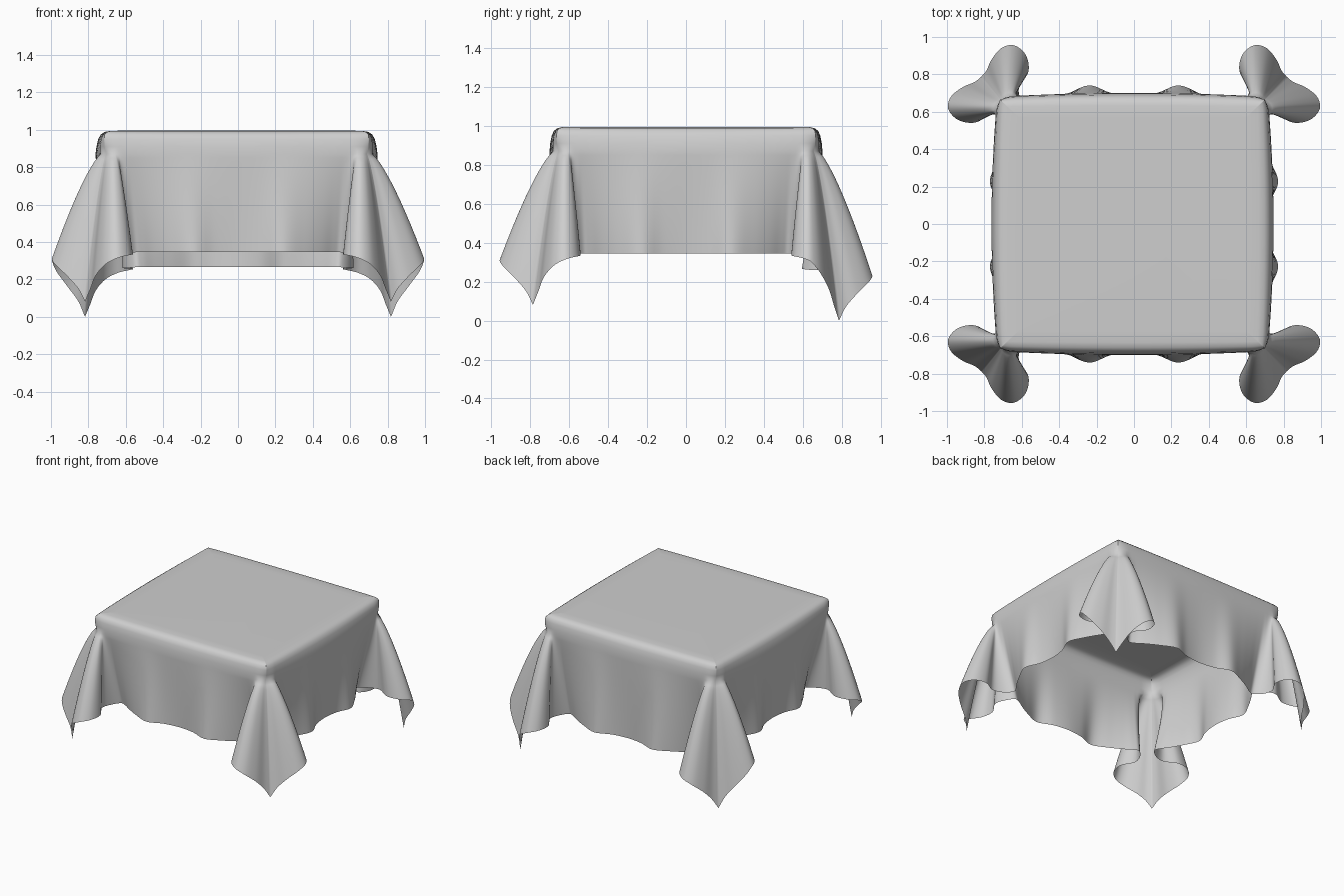
import bpy
from mathutils import Vector

cube = bpy.data.objects.get("Cube")
if cube:
    bpy.data.objects.remove(cube, do_unlink=True)

HALF = 0.69                  # half width of the covered table
TABLE_SCALE = (1.03, 0.968)  # the table is wider than deep
TABLE_SHIFT = -0.008         # the table sits slightly off centre
HEM_SCALE = (1.035, 0.995)
ROWS = 26                    # rows of hanging cloth
STEPS = 5                    # columns between hem points

# Hem from mid side to corner tip: along, outward, height, along at the table edge
HEM = [Vector(p) for p in (
    (0.00, 0.69, 0.345, 0.00), (0.12, 0.705, 0.345, 0.12),
    (0.23, 0.745, 0.345, 0.24), (0.34, 0.70, 0.345, 0.36),
    (0.43, 0.65, 0.345, 0.45), (0.49, 0.61, 0.345, 0.515),
    (0.53, 0.60, 0.345, 0.55), (0.575, 0.65, 0.34, 0.575),
    (0.595, 0.73, 0.34, 0.593), (0.545, 0.82, 0.335, 0.61),
    (0.56, 0.91, 0.33, 0.625), (0.62, 0.96, 0.315, 0.64),
    (0.685, 0.945, 0.28, 0.655), (0.735, 0.885, 0.22, 0.668),
    (0.762, 0.825, 0.15, 0.68), (0.79, 0.79, 0.08, 0.69))]

# Rounded table edge: outset, height
EDGE = [(-0.10, 0.995), (-0.04, 0.994), (-0.015, 0.988), (0.0, 0.974),
        (0.008, 0.95), (0.012, 0.91), (0.012, 0.87)]


def smooth_path(pts):
    """Catmull-Rom curve through the hem points."""
    ext = [2 * pts[0] - pts[1]] + pts + [2 * pts[-1] - pts[-2]]
    ext[0][1], ext[0][2] = pts[1][1], pts[1][2]
    out = []
    for i in range(len(pts) - 1):
        a, b, c, d = ext[i:i + 4]
        for s in range(STEPS):
            t = s / STEPS
            out.append(0.5 * (2 * b + (c - a) * t + (2 * a - 5 * b + 4 * c - d) * t ** 2
                              + (3 * b - a - 3 * c + d) * t ** 3))
    return out + [pts[-1].copy()]


def clamp(v):
    return min(max(v, 0), 1)


def turn(along, out, side, scale):
    """Place a point of one side on the front, right, back or left."""
    x, y = ((along, -out), (out, along), (-along, out), (-out, -along))[side]
    return x * scale[0], y * scale[1]


def hem_drop(y, side):
    """The cloth hangs a little lower at the back and its two corner tips."""
    return 0.08 if side == 2 else 0.08 * clamp((y - 0.64) / 0.14)


# Columns of one whole side, mirrored about its middle
half = smooth_path(HEM)
columns = [(-1, p) for p in reversed(half[1:])] + [(1, p) for p in half[:-1]]


def edge_point(p, sign, row, side):
    outset, z = EDGE[row]
    down = row / (len(EDGE) - 1)
    bulge = (0.03 if side % 2 else 0.022) * (1 - (p[3] / HALF) ** 2) * down
    rounding = 1 - 0.035 * down ** 2 * max(0, (p[3] - 0.6) / 0.09) ** 2
    x, y = turn(sign * p[3] * (1 + outset / HALF) * rounding,
                (HALF + outset + bulge) * rounding, side, TABLE_SCALE)
    return Vector((x + TABLE_SHIFT, y, z))


def hanging_point(p, sign, t, side):
    top = edge_point(p, sign, len(EDGE) - 1, side)
    x, y = turn(sign * p[0], p[1], side, HEM_SCALE)
    hem = Vector((x, y, p[2] - hem_drop(y, side)))
    fold = clamp((p[3] - 0.56) / 0.06)
    point = top.lerp(hem, t ** (1.15 - 0.4 * fold))
    point.z = top.z + (hem.z - top.z) * t
    return point


# Rings from the table top down to the hem
verts, faces = [], []
for row in range(len(EDGE) + ROWS):
    for side in range(4):
        for sign, p in columns:
            if row < len(EDGE):
                verts.append(edge_point(p, sign, row, side))
            else:
                verts.append(hanging_point(p, sign, (row - len(EDGE) + 1) / ROWS, side))

n = 4 * len(columns)
for row in range(len(EDGE) + ROWS - 1):
    for i in range(n):
        j = (i + 1) % n
        a, b = row * n, (row + 1) * n
        faces.append((a + i, b + i, b + j, a + j))
faces.append(tuple(range(n)))   # flat table top

mesh = bpy.data.meshes.new("tablecloth")
mesh.from_pydata(verts, [], faces)
mesh.validate()
mesh.update()
tablecloth = bpy.data.objects.new("tablecloth", mesh)
bpy.context.collection.objects.link(tablecloth)

# Plain cloth colour
cloth = bpy.data.materials.new("light_grey_cloth")
cloth.use_nodes = True
colour = (0.62, 0.62, 0.62, 1)
cloth.diffuse_color = colour
cloth.node_tree.nodes["Principled BSDF"].inputs["Base Color"].default_value = colour
mesh.materials.append(cloth)

bpy.ops.object.select_all(action="DESELECT")
tablecloth.select_set(True)
bpy.context.view_layer.objects.active = tablecloth
bpy.ops.object.shade_smooth()
